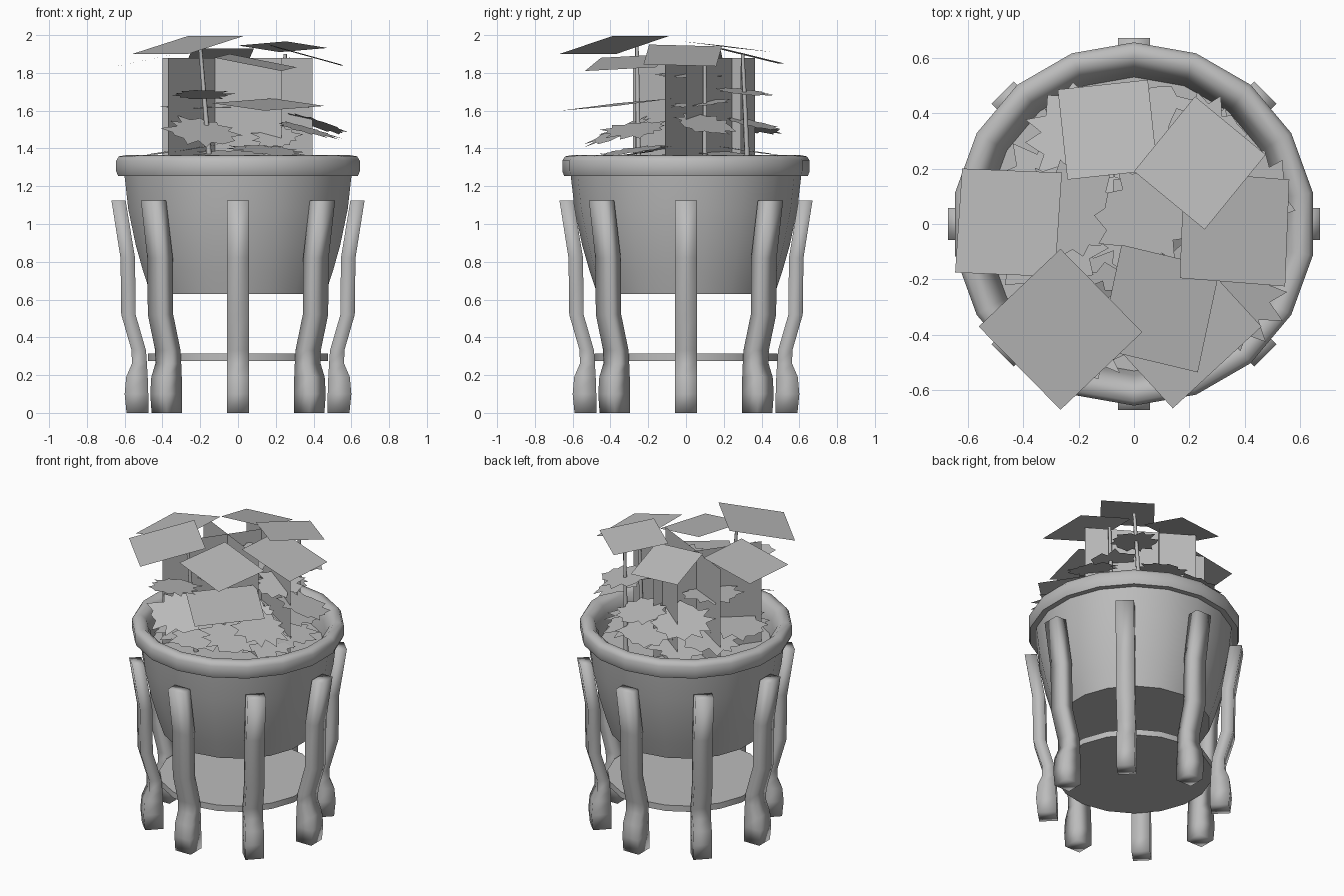
import bpy, bmesh, math, random
from mathutils import Vector, Matrix

random.seed(4)
if "Cube" in bpy.data.objects:
    bpy.data.objects.remove(bpy.data.objects["Cube"])

grey = bpy.data.materials.new("plain grey")
grey.use_nodes = True
grey.diffuse_color = (0.5, 0.5, 0.5, 1)
grey.node_tree.nodes["Principled BSDF"].inputs["Base Color"].default_value = (0.5, 0.5, 0.5, 1)


def finish(name, bm, smooth=None, solid=True):
    if solid:
        bmesh.ops.recalc_face_normals(bm, faces=bm.faces)
    mesh = bpy.data.meshes.new(name)
    bm.to_mesh(mesh)
    bm.free()
    mesh.materials.append(grey)
    ob = bpy.data.objects.new(name, mesh)
    bpy.context.collection.objects.link(ob)
    if smooth:
        bpy.ops.object.select_all(action='DESELECT')
        ob.select_set(True)
        bpy.context.view_layer.objects.active = ob
        bpy.ops.object.shade_smooth_by_angle(angle=math.radians(smooth))


def lathe(name, profile, smooth, sides=18):
    """Turn a (radius, height) profile around z; both ends are capped."""
    bm = bmesh.new()
    rings = []
    for r, z in profile:
        rings.append([bm.verts.new((r * math.sin(math.tau * i / sides),
                                    r * math.cos(math.tau * i / sides), z)) for i in range(sides)])
    for a, b in zip(rings, rings[1:]):
        for i in range(sides):
            j = (i + 1) % sides
            bm.faces.new((a[i], a[j], b[j], b[i]))
    bm.faces.new(rings[0])
    bm.faces.new(rings[-1])
    finish(name, bm, smooth)


def card(name, corners):
    bm = bmesh.new()
    face = bm.faces.new([bm.verts.new(c) for c in corners])
    bm.normal_update()
    if face.normal.z < 0:
        face.normal_flip()
    finish(name, bm, solid=False)


# Pot: tapered bowl, rolled rim and soil
lathe("pot", [(0.47, 0.63), (0.51, 0.75), (0.55, 0.89), (0.59, 1.08), (0.61, 1.255),
              (0.645, 1.255), (0.655, 1.28), (0.655, 1.335), (0.64, 1.358), (0.60, 1.365),
              (0.565, 1.335), (0.545, 1.28), (0.53, 1.2)], 65)

# Lower shelf between the legs
lathe("shelf", [(0.485, 0.275), (0.485, 0.315)], 30)

# Eight curved legs: outer radius, inner radius, height
leg_rows = [(0.59, 0.475, 0), (0.6, 0.475, 0.1), (0.592, 0.478, 0.19), (0.562, 0.482, 0.26),
            (0.563, 0.487, 0.33), (0.618, 0.542, 0.52), (0.622, 0.545, 0.82), (0.67, 0.595, 1.125)]
for n in range(8):
    bm = bmesh.new()
    turn = Matrix.Rotation(n * math.tau / 8, 3, 'Z')
    rows = [[bm.verts.new(turn @ Vector((r, y, z)))
             for r, y in ((o, -0.057), (o, 0.057), (i, 0.057), (i, -0.057))] for o, i, z in leg_rows]
    for a, b in zip(rows, rows[1:]):
        for k in range(4):
            bm.faces.new((a[k], a[(k + 1) % 4], b[(k + 1) % 4], b[k]))
    bm.faces.new(rows[0])
    bm.faces.new(rows[-1])
    finish(f"leg_{n + 1}", bm, 120)

# Upright foliage cards: two parallel, one across
for n, (x1, y1, x2, y2) in enumerate([(-0.37, -0.28, 0.04, 0.29), (-0.4, 0.2, 0.23, -0.11),
                                      (0.395, 0.0, -0.19, 0.365)]):
    card(f"upright_card_{n + 1}", [(x1, y1, 1.2), (x2, y2, 1.2), (x2, y2, 1.88), (x1, y1, 1.88)])

# Broad square leaves: a corner and its two neighbours fix each one
squares = [
    ((-0.56, -0.37, 1.9), (-0.265, -0.67, 1.9), (-0.265, -0.09, 1.995)),
    ((0.23, -0.535, 1.81), (0.31, -0.16, 1.83), (-0.125, -0.45, 1.88)),
    ((0.18, 0.19, 1.94), (0.56, 0.16, 1.835), (0.165, -0.195, 1.95)),
    ((-0.62, 0.2, 1.84), (-0.26, 0.185, 1.915), (-0.645, -0.175, 1.835)),
    ((0, 0.19, 1.945), (0.255, -0.02, 1.967), (0.22, 0.46, 1.91)),
    ((-0.275, 0.485, 1.85), (0.05, 0.52, 1.85), (-0.24, 0.16, 1.93)),
    ((0.14, -0.665, 1.6), (0.46, -0.37, 1.625), (-0.14, -0.36, 1.64)),
]
for n, (a, b, c) in enumerate(squares):
    a, b, c = Vector(a), Vector(b), Vector(c)
    card(f"square_leaf_{n + 1}", [a, b, b + c - a, c])


# Jagged leaves: irregular zigzag outline around a point, tilted
def jagged_leaf(name, x, y, z, size, tilt_x=0, tilt_y=0):
    bm = bmesh.new()
    place = (Matrix.Translation((x, y, z)) @ Matrix.Rotation(tilt_x, 4, 'X')
             @ Matrix.Rotation(tilt_y, 4, 'Y') @ Matrix.Rotation(random.uniform(0, 6), 4, 'Z'))
    centre = bm.verts.new(place @ Vector((0, 0, 0)))
    rim = []
    for k in range(24):
        r = size * (random.uniform(0.85, 1.15) if k % 2 else random.uniform(0.65, 0.9))
        t = math.tau * (k + random.uniform(-0.25, 0.25)) / 24
        rim.append(bm.verts.new(place @ Vector((r * math.cos(t), r * math.sin(t), 0))))
    for k in range(24):
        bm.faces.new((centre, rim[k], rim[(k + 1) % 24]))
    finish(name, bm, solid=False)


upper = [(-0.19, -0.35, 1.49, 0.2, 0.4, 0.15), (-0.19, -0.41, 1.685, 0.17, -0.15, 0),
         (0.2, -0.1, 1.46, 0.13, 0.5, 0), (0.42, 0.1, 1.53, 0.16, -0.15, 0.3),
         (0.25, 0.3, 1.7, 0.16, -0.1, 0.1), (-0.22, 0.05, 1.62, 0.19, 0.05, 0),
         (0.05, 0.03, 1.79, 0.18, 0, 0.1), (0.36, -0.27, 1.5, 0.18, 0.1, 0.25),
         (0.08, 0.36, 1.53, 0.16, -0.2, 0.1), (-0.2, 0.32, 1.52, 0.19, -0.2, -0.15),
         (0.25, 0.08, 1.64, 0.16, 0.1, 0.1)]
for n, spec in enumerate(upper):
    jagged_leaf(f"upper_jagged_leaf_{n + 1}", *spec)

# Low ring of leaves filling the pot mouth, drooping outward
for n in range(10):
    t = math.tau * (n + 0.3) / 10
    jagged_leaf(f"low_jagged_leaf_{n + 1}", 0.32 * math.cos(t), 0.32 * math.sin(t),
                1.34 + 0.025 * (n % 3), 0.2, -0.15 * math.sin(t), 0.15 * math.cos(t))

# Thin stems
for n, (foot, tip) in enumerate([((-0.14, -0.25, 1.2), (-0.2, -0.26, 1.94)),
                                 ((0.26, 0.1, 1.2), (0.28, 0.1, 1.88)),
                                 ((0.22, 0.33, 1.2), (0.25, 0.3, 1.9))]):
    foot, tip = Vector(foot), Vector(tip)
    axis = tip - foot
    bm = bmesh.new()
    bmesh.ops.create_cone(bm, cap_ends=True, segments=6, radius1=0.016, radius2=0.01,
                          depth=axis.length)
    bm.transform(Matrix.Translation((foot + tip) / 2) @ axis.to_track_quat('Z', 'Y').to_matrix().to_4x4())
    finish(f"stem_{n + 1}", bm, 70)
